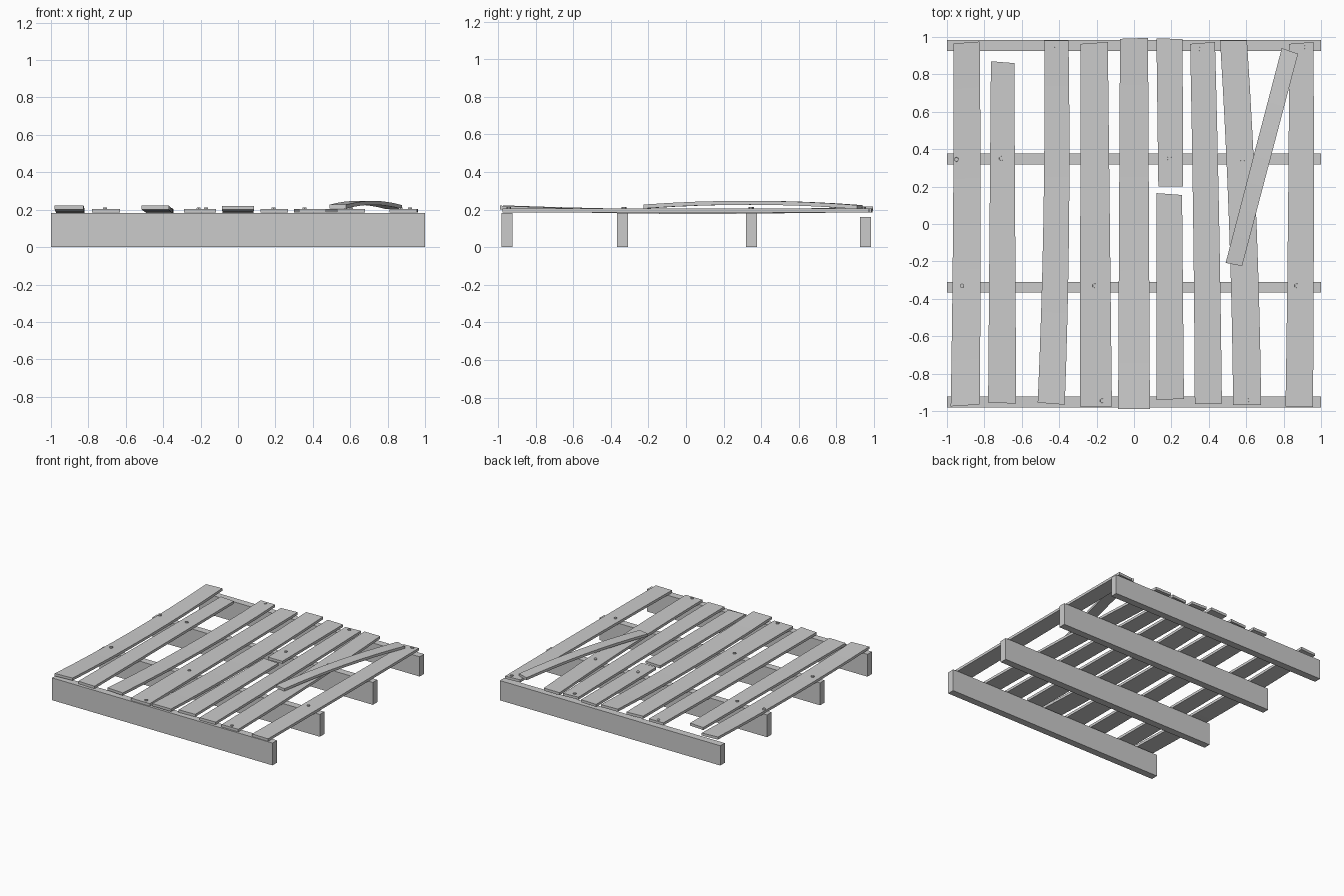
import bpy, bmesh, math
from mathutils import Vector

if "Cube" in bpy.data.objects:
    bpy.data.objects.remove(bpy.data.objects["Cube"])

THICK = 0.021


def new_object(name, bm):
    bmesh.ops.recalc_face_normals(bm, faces=bm.faces[:])
    mesh = bpy.data.meshes.new(name)
    bm.to_mesh(mesh)
    bm.free()
    ob = bpy.data.objects.new(name, mesh)
    bpy.context.collection.objects.link(ob)
    return ob


def box(name, x0, x1, y0, y1, z0, z1):
    bm = bmesh.new()
    bmesh.ops.create_cube(bm, size=1)
    for v in bm.verts:
        v.co = Vector(((x0 + x1) / 2 + v.co.x * (x1 - x0),
                       (y0 + y1) / 2 + v.co.y * (y1 - y0),
                       (z0 + z1) / 2 + v.co.z * (z1 - z0)))
    return new_object(name, bm)


def plank(name, front, back, zs=(0.184, 0.184, 0.184), bend=0.0, n=8):
    """front/back = (left x, left y, right x, right y); zs = underside at front, middle, back."""
    bm = bmesh.new()
    rings = []
    zf, zm, zb = zs
    for i in range(n + 1):
        t = i / n
        bulge = 4 * t * (1 - t)
        z = zf * (1 - t) + zb * t + bulge * (zm - (zf + zb) / 2)
        p = [a * (1 - t) + b * t for a, b in zip(front, back)]
        xl, xr = p[0] + bend * bulge, p[2] + bend * bulge
        rings.append([bm.verts.new(c) for c in (
            (xl, p[1], z), (xr, p[3], z), (xr, p[3], z + THICK), (xl, p[1], z + THICK))])
    for a, b in zip(rings, rings[1:]):
        for k in range(4):
            m = (k + 1) % 4
            bm.faces.new((a[k], a[m], b[m], b[k]))
    bm.faces.new(rings[0])
    bm.faces.new(rings[-1][::-1])
    return new_object(name, bm)


# Four supporting joists, the back one slightly lower
for name, y, h in (("front_joist", -0.952, 0.183), ("front_middle_joist", -0.338, 0.183),
                   ("back_middle_joist", 0.348, 0.183), ("back_joist", 0.955, 0.162)):
    box(name, -1, 1, y - 0.029, y + 0.029, 0, h)

# Worn deck planks, left to right
WARP = (0.201, 0.178, 0.196)
plank("plank_1", (-0.98, -0.975, -0.825, -0.965), (-0.965, 0.965, -0.825, 0.975), WARP, 0.005)
plank("plank_2_short", (-0.78, -0.955, -0.63, -0.96), (-0.765, 0.87, -0.64, 0.86))
plank("plank_3", (-0.515, -0.955, -0.37, -0.966), (-0.48, 0.98, -0.35, 0.98), (0.201, 0.18, 0.188), 0.013)
plank("plank_4", (-0.29, -0.975, -0.118, -0.975), (-0.285, 0.963, -0.14, 0.973))
plank("plank_5", (-0.085, -0.99, 0.085, -0.99), (-0.075, 0.99, 0.075, 0.995), (0.2, 0.177, 0.196))
plank("plank_6_back_half", (0.13, 0.2, 0.262, 0.2), (0.12, 0.993, 0.26, 0.988))
plank("plank_6_front_half", (0.12, -0.94, 0.267, -0.935), (0.12, 0.165, 0.257, 0.155))
plank("plank_7", (0.325, -0.963, 0.47, -0.96), (0.30, 0.963, 0.433, 0.973), bend=0.004)
plank("plank_8", (0.53, -0.968, 0.68, -0.968), (0.46, 0.98, 0.604, 0.98), bend=0.013)
plank("plank_9", (0.81, -0.975, 0.957, -0.978), (0.83, 0.963, 0.96, 0.973), bend=0.003)

# Loose bowed plank lying diagonally across the deck
plank("loose_plank", (0.49, -0.208, 0.578, -0.225), (0.79, 0.94, 0.877, 0.91),
      (0.206, 0.226, 0.203))

# Hexagonal nail heads
NAILS = [(-0.92, -0.33), (-0.95, 0.345), (-0.71, 0.35), (-0.42, 0.955), (-0.21, -0.33),
         (-0.17, -0.945), (0.19, 0.35), (0.355, 0.935), (0.58, 0.345), (0.605, -0.943),
         (0.87, -0.33), (0.92, 0.945)]
for i, (x, y) in enumerate(NAILS):
    bm = bmesh.new()
    bmesh.ops.create_cone(bm, cap_ends=True, segments=6, radius1=0.013, radius2=0.012, depth=0.02)
    bmesh.ops.translate(bm, verts=bm.verts[:], vec=(x, y, 0.203))
    new_object(f"nail_{i + 1}", bm)
